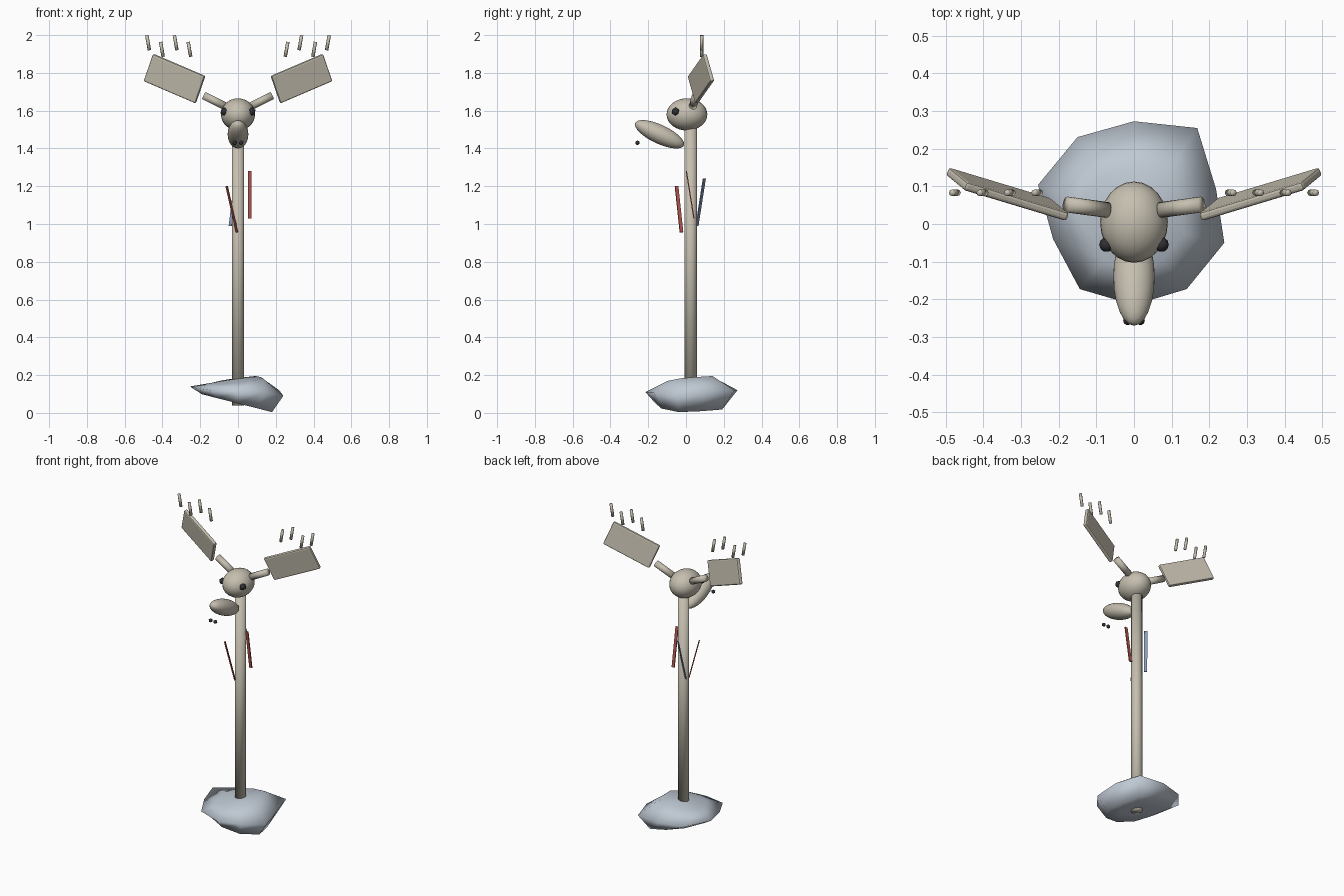
import bpy, bmesh
from mathutils import Vector, Matrix

cube = bpy.data.objects.get("Cube")
if cube:
    bpy.data.objects.remove(cube, do_unlink=True)


def material(name, rgb):
    m = bpy.data.materials.new(name)
    m.use_nodes = True
    m.diffuse_color = (*rgb, 1)
    m.node_tree.nodes["Principled BSDF"].inputs["Base Color"].default_value = (*rgb, 1)
    return m


BEIGE = material("beige", (0.56, 0.52, 0.43))
STONE = material("blue_grey_stone", (0.52, 0.58, 0.65))
RED = material("red", (0.48, 0.10, 0.08))
BLUE = material("blue", (0.27, 0.34, 0.52))
BLACK = material("black", (0.03, 0.03, 0.035))


def finish(name, bm, mat, matrix=Matrix(), smooth=True):
    bmesh.ops.recalc_face_normals(bm, faces=bm.faces)
    for f in bm.faces:
        f.smooth = smooth
    mesh = bpy.data.meshes.new(name)
    bm.to_mesh(mesh)
    bm.free()
    mesh.materials.append(mat)
    ob = bpy.data.objects.new(name, mesh)
    ob.matrix_world = matrix
    bpy.context.collection.objects.link(ob)
    return ob


def ellipsoid(name, loc, radii, mat, tilt=0.0):
    bm = bmesh.new()
    bmesh.ops.create_uvsphere(bm, u_segments=24, v_segments=16, radius=1)
    mtx = Matrix.Translation(loc) @ Matrix.Rotation(tilt, 4, 'X') @ Matrix.Diagonal((*radii, 1))
    bmesh.ops.transform(bm, matrix=mtx, verts=bm.verts)
    return finish(name, bm, mat)


def pebble(name, loc, radius):
    bm = bmesh.new()
    bmesh.ops.create_icosphere(bm, subdivisions=1, radius=radius)
    return finish(name, bm, BLACK, Matrix.Translation(loc))


def rod(name, a, b, radius, mat, sides=16):
    a, b = Vector(a), Vector(b)
    bm = bmesh.new()
    bmesh.ops.create_cone(bm, cap_ends=True, segments=sides, radius1=radius,
                          radius2=radius, depth=(b - a).length)
    turn = (b - a).to_track_quat('Z', 'Y').to_matrix().to_4x4()
    return finish(name, bm, mat, Matrix.Translation((a + b) / 2) @ turn)


def slab(name, centre, u, v, size, mat, bevel=0.0):
    """Box whose width runs along u and height along v."""
    u, v = Vector(u).normalized(), Vector(v)
    v = (v - u * v.dot(u)).normalized()
    axes = Matrix((u, v, u.cross(v))).transposed().to_4x4()
    bm = bmesh.new()
    bmesh.ops.create_cube(bm, size=1)
    bmesh.ops.scale(bm, vec=size, verts=bm.verts)
    if bevel:
        bmesh.ops.bevel(bm, geom=bm.edges[:], offset=bevel, segments=2,
                        profile=0.5, affect='EDGES')
    return finish(name, bm, mat, Matrix.Translation(centre) @ axes, smooth=False)


# Rock base: irregular rim with a domed top and a slanted underside
rim_points = [(0, .273, .12), (-.15, .231, .12), (-.255, .104, .14), (-.215, -.04, .13),
              (-.144, -.173, .12), (0, -.215, .11), (.14, -.173, .11), (.24, -.05, .09),
              (.218, .093, .12), (.168, .255, .12)]
bm = bmesh.new()


def ring(scale, height):
    return [bm.verts.new((x * scale, y * scale, height(x * scale, y * scale, z)))
            for x, y, z in rim_points]


def under(x, y, z=0):
    return max(0.0, 0.05 - 0.255 * x)


def over(x, y, z=0):
    return 0.17 + 0.12 * x + 0.1 * y


rings = [ring(0.3, under), ring(0.75, under), ring(1, lambda x, y, z: z), ring(0.55, over)]
n = len(rim_points)
for low, high in zip(rings, rings[1:]):
    for i in range(n):
        j = (i + 1) % n
        bm.faces.new((low[i], low[j], high[j], high[i]))
bm.faces.new(rings[0])
peak = bm.verts.new((0, 0, 0.182))
for i in range(n):
    bm.faces.new((rings[-1][i], rings[-1][(i + 1) % n], peak))
finish("rock_base", bm, STONE)

# Post and head
rod("post", (0, .025, .04), (0, .025, 1.55), 0.033, BEIGE, 24)
ellipsoid("head", (0, .005, 1.58), (.09, .108, .085), BEIGE)
ellipsoid("muzzle", (0, -.14, 1.475), (.055, .142, .05), BEIGE, tilt=-0.436)

# Paired face and antler parts
for side, s in (("left", 1), ("right", -1)):
    pebble(side + "_eye", (.073 * s, -.055, 1.595), 0.022)
    pebble(side + "_nostril", (.017 * s, -.257, 1.43), 0.013)
    rod(side + "_antler_stem", (.07 * s, .037, 1.625), (.18 * s, .052, 1.68), 0.021, BEIGE)
    slab(side + "_antler_palm", (.336 * s, .079, 1.77), (.275 * s, .083, .118),
         (-.047 * s, -.04, .147), (.31, .157, .024), BEIGE, bevel=0.008)
    for i in range(4):
        x = .25 + .073 * i
        z = 1.885 + .035 * (i % 2)
        rod(f"{side}_antler_tine_{i + 1}", (x * s, .083, z),
            ((x + .014) * s, .083, z + .079), 0.009, BEIGE, 8)

# Loose ribbons around the post
ribbons = [("red_ribbon_front", (-.005, -.024, .957), (-.06, -.05, 1.2), RED),
           ("red_ribbon_side", (.063, .042, 1.03), (.063, .002, 1.28), RED),
           ("blue_ribbon_back", (-.04, .058, .99), (-.01, .097, 1.24), BLUE)]
for name, a, b, mat in ribbons:
    a, b = Vector(a), Vector(b)
    along = b - a
    across = along.cross(Vector((0, 0, 1)))
    slab(name, (a + b) / 2, across, along, (.019, along.length, .006), mat)
